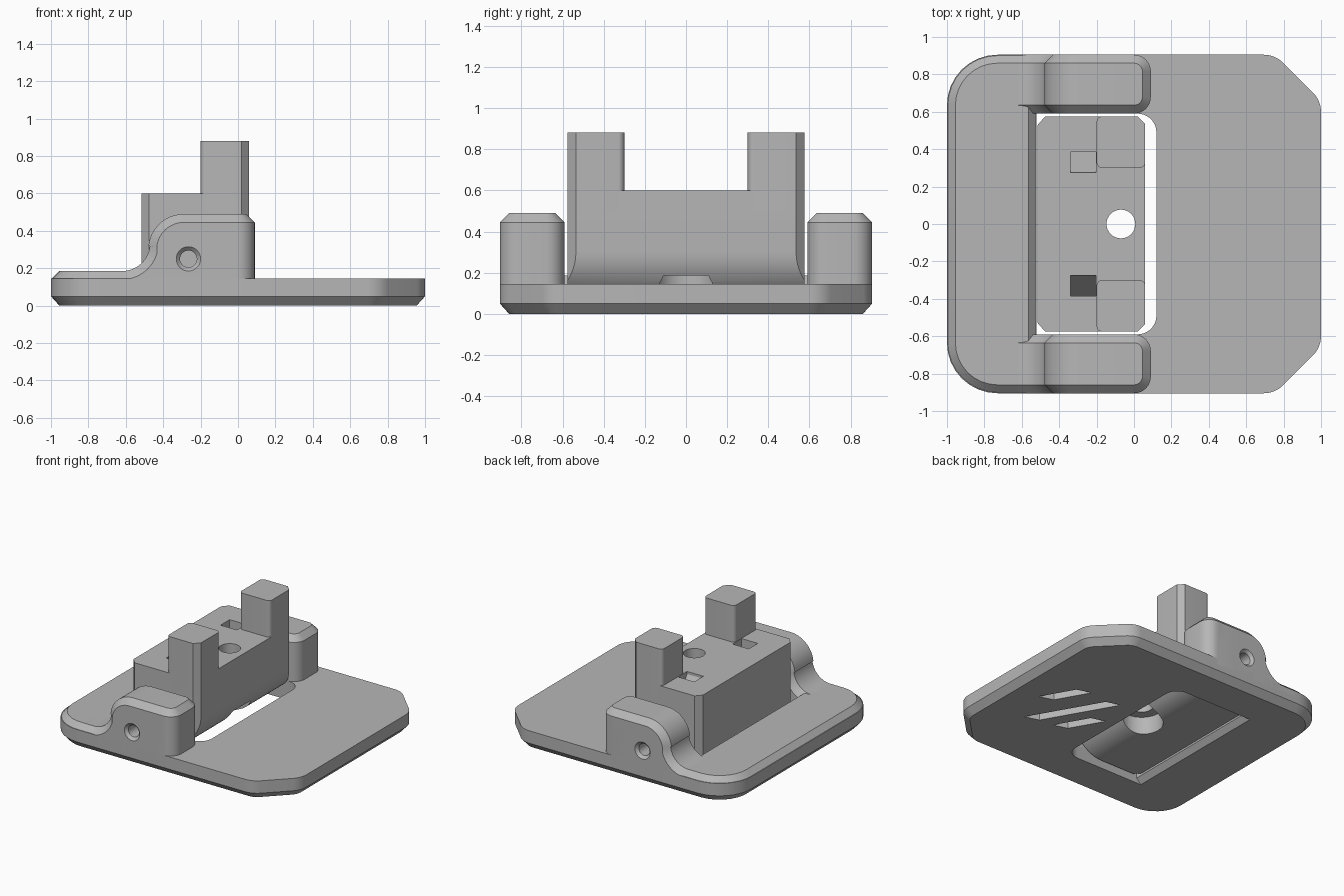
import bpy, bmesh
from math import sin, cos, pi, radians
from mathutils import Vector, Matrix

if "Cube" in bpy.data.objects:
    bpy.data.objects.remove(bpy.data.objects["Cube"])

grey = bpy.data.materials.new("plain grey")
grey.use_nodes = True
GREY = (0.47, 0.47, 0.47, 1)
grey.diffuse_color = GREY
grey.node_tree.nodes["Principled BSDF"].inputs["Base Color"].default_value = GREY


def loft(name, rings):
    """Closed solid through rings of equal length, capped at both ends."""
    bm = bmesh.new()
    loops = [[bm.verts.new(p) for p in ring] for ring in rings]
    n = len(loops[0])
    for a, b in zip(loops, loops[1:]):
        for i in range(n):
            j = (i + 1) % n
            bm.faces.new((a[i], a[j], b[j], b[i]))
    bm.faces.new(loops[0])
    bm.faces.new(loops[-1])
    bmesh.ops.recalc_face_normals(bm, faces=bm.faces)
    mesh = bpy.data.meshes.new(name)
    bm.to_mesh(mesh)
    bm.free()
    mesh.materials.append(grey)
    obj = bpy.data.objects.new(name, mesh)
    bpy.context.collection.objects.link(obj)
    return obj


def outline(corners, z, inset=0.0):
    """Convex counter-clockwise outline at height z with rounded corners (x, y, radius)."""
    pts = []
    for i, (x, y, r) in enumerate(corners):
        p = Vector((x, y))
        d1 = (p - Vector(corners[i - 1][:2])).normalized()
        d2 = (Vector(corners[(i + 1) % len(corners)][:2]) - p).normalized()
        n1, n2 = Vector((-d1.y, d1.x)), Vector((-d2.y, d2.x))
        miter = (n1 + n2) / (1 + n1.dot(n2))
        if r == 0:
            pts.append(p + miter * inset)
            continue
        rr = max(r - inset, 0.002)
        centre = p + miter * (inset + rr)
        turn = d1.angle_signed(d2) * -1
        for k in range(9):
            pts.append(centre + Matrix.Rotation(turn * k / 8, 2) @ (-n1 * rr))
    return [(q.x, q.y, z) for q in pts]


def slab(name, corners, *levels):
    """Stack of outlines, each level given as (z, inset)."""
    return loft(name, [outline(corners, z, d) for z, d in levels])


def rect(x0, x1, y0, y1, r_left=0, r_right=0):
    return [(x0, y0, r_left), (x1, y0, r_right), (x1, y1, r_right), (x0, y1, r_left)]


def turned(name, centre, axis, steps):
    """Round cutter along axis y or z, steps given as (position, radius)."""
    rings = []
    for h, r in steps:
        ring = []
        for k in range(32):
            a, b = centre[0] + r * cos(k * pi / 16), centre[1] + r * sin(k * pi / 16)
            ring.append((a, b, h) if axis == "z" else (a, h, b))
        rings.append(ring)
    return loft(name, rings)


def cut(obj, *cutters):
    for cutter in cutters:
        cutter.hide_render = True
        mod = obj.modifiers.new("cut", "BOOLEAN")
        mod.operation, mod.solver, mod.object = "DIFFERENCE", "EXACT", cutter
        bpy.context.view_layer.objects.active = obj
        bpy.ops.object.modifier_apply(modifier=mod.name)
        bpy.data.objects.remove(cutter)
    return obj


W, RIM = 0.905, 0.045        # half depth, chamfer size
EAR_IN = 0.59                # inner face of the ears
parts = []

# Base plate with chamfered lower edge and clipped right corners
plate_shape = [(-1, -W, .27), (.755, -W, .15), (1, -.66, .15),
               (1, .66, .15), (.755, W, .15), (-1, W, .27)]
plate = slab("base_plate", plate_shape, (0, RIM), (.05, 0), (.145, 0))

# Opening through the plate, flared underneath on the left
opening = loft("opening_cutter", [
    outline(rect(x, .12, -EAR_IN, EAR_IN, 0, .1), z)
    for x, z in ((-.575, -.02), (-.52, .04), (-.52, .3))])

# Three slanted grooves in the underside
grooves = []
for x, y, half in ((.65, .03, .14), (.465, -.11, .3), (.32, -.21, .14)):
    along, across = Vector((-.5, .87)) * half, Vector((-.055, .017))
    quad = [Vector((x, y)) + a * along + b * across
            for a, b in ((-1, -1), (1, -1), (1, 1), (-1, 1))]
    grooves.append(loft("groove_cutter", [[(q.x, q.y, z) for q in quad] for z in (-.02, .05)]))
parts.append(cut(plate, opening, *grooves))

# Raised rim on the left of the plate
parts.append(slab("raised_rim", rect(-1, -.52, -W, W, .27),
                  (.1, 0), (.14, 0), (.185, RIM)))

# Ear profile: flat rim, concave sweep, convex shoulder, flat top (point and normal)
profile = [(Vector((-.72, .185)), Vector((0, 1)))]
for centre, r, start, end, sign in (((-.62, .335), .15, -90, -6, -1),
                                    ((-.29, .30), .19, 174, 90, 1)):
    for k in range(13):
        a = radians(start + (end - start) * k / 12)
        d = Vector((cos(a), sin(a)))
        profile.append((Vector(centre) + d * r, d * sign))
profile.append((Vector((-.01, .49)), Vector((0, 1))))

for side, s in (("left", 1), ("right", -1)):
    # Swept ear with chamfered top edges
    rings = []
    for p, n in profile:
        q = p - n * RIM
        rings.append([(q.x, s * W, .1), (q.x, s * W, q.y),
                      (p.x, s * (W - RIM), p.y), (p.x, s * (EAR_IN + RIM), p.y),
                      (q.x, s * EAR_IN, q.y), (q.x, s * EAR_IN, .1)])
    ear = loft(side + "_ear", rings)
    pin_hole = turned("pin_hole_cutter", (-.265, .25), "y",
                      [(s * y, r) for y, r in ((.925, .085), (.885, .045), (.55, .045))])
    parts.append(cut(ear, pin_hole))
    # Rounded end of the ear
    lo, hi = sorted((s * EAR_IN, s * W))
    parts.append(slab(side + "_ear_end", rect(-.15, .09, lo, hi, 0, .09),
                      (.1, 0), (.445, 0), (.49, RIM)))

    # Upright prong on the block
    prong = [(-.2, .3, .03), (.06, .3, .03), (.06, .535, 0), (.02, .575, 0), (-.2, .575, .03)]
    if s < 0:
        prong = [(x, -y, r) for x, y, r in reversed(prong)]
    parts.append(slab(side + "_prong", prong, (.5, 0), (.88, 0)))

# Central block, clipped at its vertical corners
block_shape = [(-.515, -.53, 0), (-.475, -.575, 0), (.02, -.575, 0), (.06, -.535, 0),
               (.06, .535, 0), (.02, .575, 0), (-.475, .575, 0), (-.515, .53, 0)]
block = slab("centre_block", block_shape, (.05, 0), (.6, 0))

# Rounded lower right edge of the block
arc = [(-.19 + .25 * cos(radians(a)), .3 - .25 * sin(radians(a))) for a in range(0, 91, 6)]
under = arc + [(-.19, -.1), (.2, -.1), (.2, .3)]
rounding = loft("rounding_cutter", [[(x, y, z) for x, z in under] for y in (-.7, .7)])

# Bolt hole with a wide recess below
recess = turned("recess_cutter", (-.07, 0), "z", [(-.1, .15), (.185, .15)])
bolt_hole = turned("bolt_hole_cutter", (-.07, 0), "z", [(.1, .077), (.7, .077)])

# Sloped sockets beside the prongs
sockets = []
for s in (1, -1):
    wedge = [(.275, .62), (.275, .58), (.385, .42), (.385, .62)]
    sockets.append(loft("socket_cutter", [[(x, s * y, z) for y, z in wedge]
                                          for x in (-.34, -.202)]))
parts.append(cut(block, rounding, recess, bolt_hole, *sockets))

# Smooth the curved faces, keep edges sharp
bpy.ops.object.select_all(action="DESELECT")
for obj in parts:
    obj.select_set(True)
bpy.context.view_layer.objects.active = plate
bpy.ops.object.shade_smooth_by_angle(angle=radians(25))
